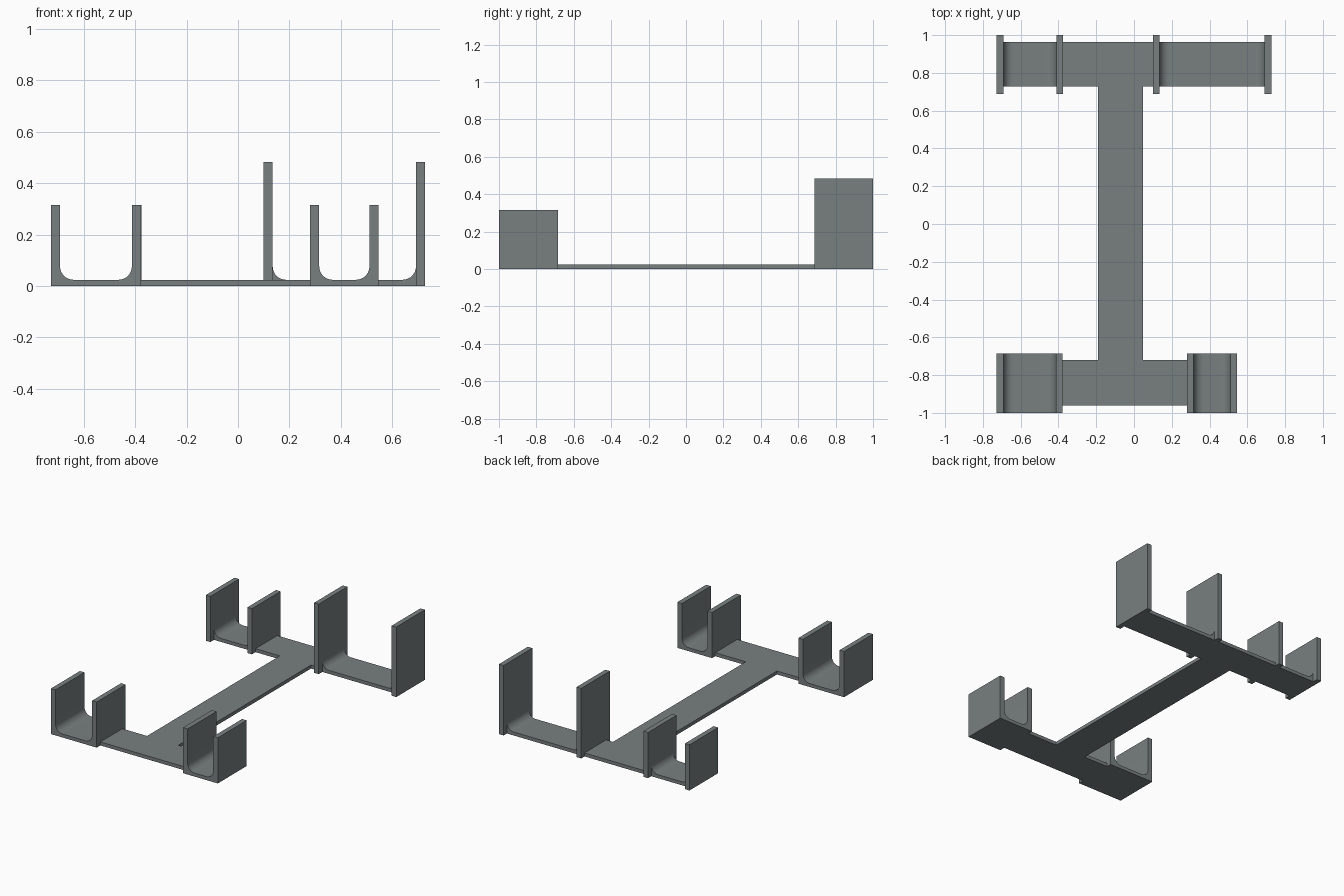
import bpy, bmesh, math

if "Cube" in bpy.data.objects:
    bpy.data.objects.remove(bpy.data.objects["Cube"])

FLOOR = 0.024    # plate thickness
WALL = 0.035     # wall thickness
R = 0.052        # inner fillet radius
LOW, TALL = 0.315, 0.483

grey = bpy.data.materials.new("slate grey")
grey.diffuse_color = (0.19, 0.215, 0.215, 1)
grey.use_nodes = True
grey.node_tree.nodes["Principled BSDF"].inputs["Base Color"].default_value = grey.diffuse_color


def extrude(name, pts, vec):
    """Solid prism from a closed outline of 3D points."""
    bm = bmesh.new()
    face = bm.faces.new([bm.verts.new(p) for p in pts])
    new = bmesh.ops.extrude_face_region(bm, geom=[face])["geom"]
    bmesh.ops.translate(bm, vec=vec, verts=[v for v in new if isinstance(v, bmesh.types.BMVert)])
    bmesh.ops.recalc_face_normals(bm, faces=bm.faces)
    me = bpy.data.meshes.new(name)
    bm.to_mesh(me)
    bm.free()
    me.materials.append(grey)
    ob = bpy.data.objects.new(name, me)
    bpy.context.collection.objects.link(ob)
    bpy.context.view_layer.objects.active = ob
    ob.select_set(True)
    bpy.ops.object.shade_smooth_by_angle(angle=math.radians(30))
    ob.select_set(False)
    return ob


def prism_y(name, xz, y0, y1):
    return extrude(name, [(x, y0, z) for x, z in xz], (0, y1 - y0, 0))


def cove(x, side, steps=10):
    """Fillet arc from the wall face at x down to the floor; side is +1 when the floor lies to +x."""
    return [(x + side * R * (1 - math.cos(a)), FLOOR + R * (1 - math.sin(a)))
            for a in (i * math.pi / 2 / steps for i in range(steps + 1))]


# I-shaped base plate
outline = [(-0.38, -0.96), (0.285, -0.96), (0.285, -0.72), (0.048, -0.72), (0.048, 0.727),
           (0.692, 0.727), (0.692, 0.964), (-0.692, 0.964), (-0.692, 0.727),
           (-0.19, 0.727), (-0.19, -0.72), (-0.38, -0.72)]
extrude("base_plate", [(x, y, 0) for x, y in outline], (0, 0, FLOOR))

# Front cradles: one-piece U channels
for name, xa, xb in (("front_left_cradle", -0.727, -0.378), ("front_right_cradle", 0.281, 0.546)):
    profile = [(xa, 0), (xb, 0), (xb, LOW), (xb - WALL, LOW)]
    profile += cove(xb - WALL, -1) + cove(xa + WALL, 1)[::-1]
    profile += [(xa + WALL, LOW), (xa, LOW)]
    prism_y(name, profile, -1, -0.685)

# Back cradles: wide upright walls with fillets down to the narrower plate
for name, x, side, h in (("back_left_outer", -0.727, 1, LOW), ("back_left_inner", -0.41, -1, LOW),
                         ("back_right_inner", 0.1, 1, TALL), ("back_right_outer", 0.692, -1, TALL)):
    prism_y(name + "_wall", [(x, 0), (x + WALL, 0), (x + WALL, h), (x, h)], 0.687, 1)
    face_x = x + WALL if side > 0 else x
    prism_y(name + "_fillet", [(face_x, FLOOR)] + cove(face_x, side), 0.727, 0.964)
